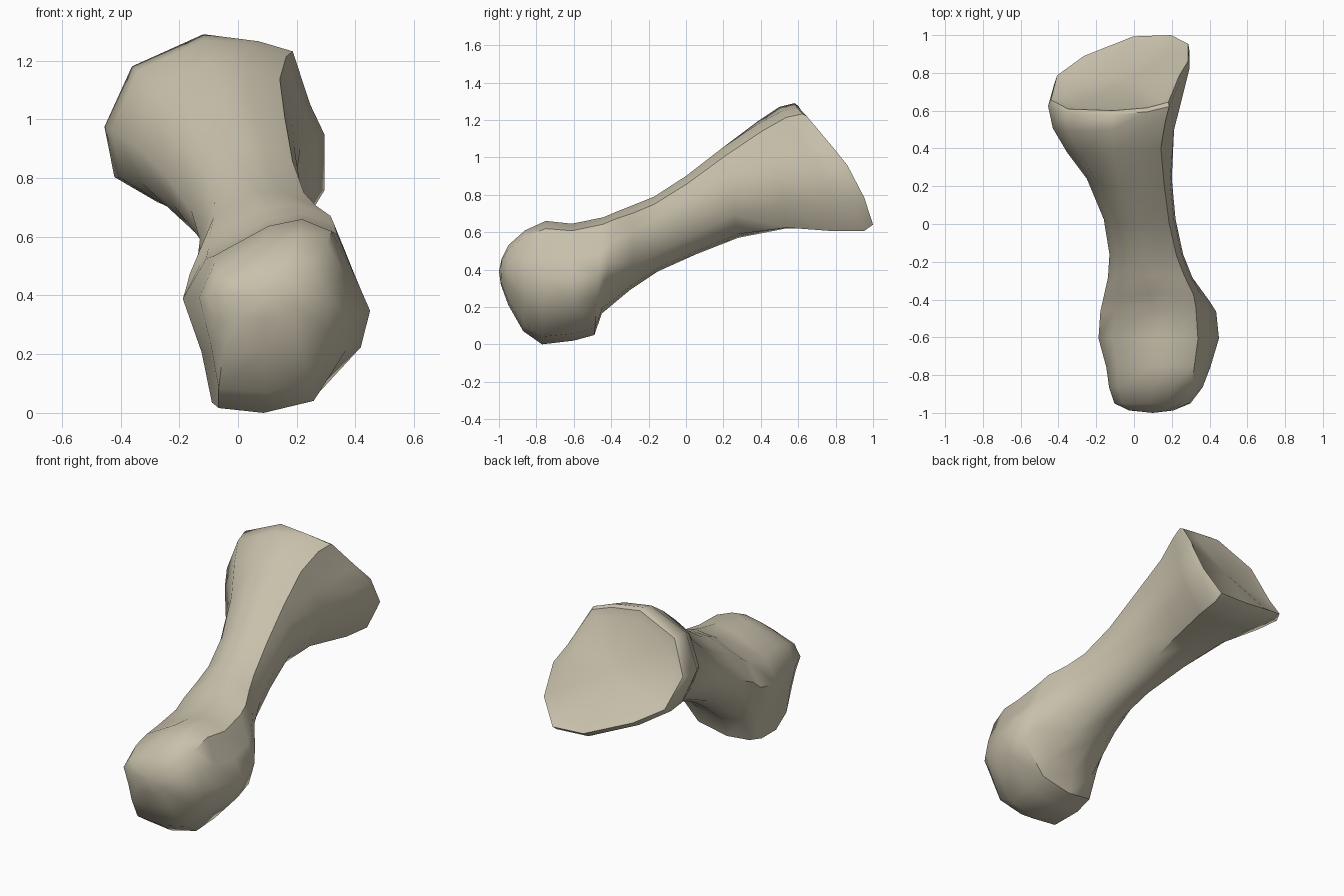
import bpy
import bmesh
import math
from mathutils import Vector

default_cube = bpy.data.objects.get("Cube")
if default_cube:
    bpy.data.objects.remove(default_cube, do_unlink=True)


def make_material(name, colour):
    material = bpy.data.materials.new(name)
    material.use_nodes = True
    material.diffuse_color = colour
    shader = material.node_tree.nodes["Principled BSDF"]
    shader.inputs["Base Color"].default_value = colour
    shader.inputs["Roughness"].default_value = 0.8
    return material


# Cross-sections in a unit box, clockwise from the top
FRONT = [(-.1, .93), (.3, 1), (.68, .87), (.83, .4), (.9, .04), (.74, -.35),
         (.48, -.87), (-.1, -1), (-.72, -.95), (-.82, -.4), (-.97, .2), (-.78, .62)]
HEAD = [(-.1, .93), (.3, 1), (.65, .88), (.85, .4), (1, .05), (.9, -.35),
        (.42, -.88), (-.2, -1), (-.69, -.95), (-.8, -.4), (-1, .18), (-.75, .62)]
SHAFT = [(-.2, 1), (.3, 1), (.82, .8), (.96, .4), (1, 0), (.85, -.5),
         (.45, -.92), (-.05, -1), (-.5, -.85), (-.85, -.45), (-1, 0), (-.75, .65)]
BASE = [(-.1, 1), (.4, .93), (.71, .83), (.87, .3), (1, 0), (1, -.55),
        (.75, -1), (.2, -.97), (-.52, -.67), (-.91, -.42), (-1, .08), (-.75, .68)]
SECTIONS = [FRONT, HEAD, SHAFT, BASE]

# Stations: top y, top z, bottom y, bottom z, min x, max x, section blend
STATIONS = [
    (-.985, .46, -.99, .32, -.03, .22, 0),
    (-.95, .53, -.95, .21, -.11, .32, 0),
    (-.86, .61, -.87, .07, -.14, .39, 0),
    (-.75, .66, -.77, 0, -.15, .415, .6),
    (-.61, .645, -.6, .02, -.188, .45, 1),
    (-.44, .68, -.49, .05, -.178, .435, 1),
    (-.37, .71, -.45, .165, -.165, .4, 1.3),
    (-.27, .75, -.3, .29, -.138, .31, 1.9),
    (-.17, .79, -.15, .39, -.13, .26, 2),
    (0, .9, .05, .48, -.16, .22, 2),
    (.2, 1.055, .28, .57, -.25, .2, 2),
    (.38, 1.19, .54, .615, -.355, .212, 2.6),
    (.5, 1.27, .79, .605, -.43, .265, 3),
    (.58, 1.29, .95, .605, -.455, .295, 3),
    (.6, 1.275, 1, .64, -.44, .287, 3),
]


def section_point(index, blend):
    lower = min(int(blend), len(SECTIONS) - 2)
    start = Vector(SECTIONS[lower][index])
    end = Vector(SECTIONS[lower + 1][index])
    return start.lerp(end, blend - lower)


def station_ring(station):
    top_y, top_z, low_y, low_z, min_x, max_x, blend = station
    ring = []
    for index in range(len(HEAD)):
        u, v = section_point(index, blend)
        side, height = (u + 1) / 2, (v + 1) / 2
        # The joint face turns towards one side
        twist = max(blend - 2, 0) * (1 - v * v) * (.095 * u - .032)
        ring.append(Vector((min_x + (max_x - min_x) * side,
                            low_y + (top_y - low_y) * height + twist,
                            low_z + (top_z - low_z) * height)))
    return ring


def bridge(bm, first, second):
    count = len(first)
    for i in range(count):
        j = (i + 1) % count
        bm.faces.new((first[i], first[j], second[j], second[i]))


def fan(bm, ring, centre):
    tip = bm.verts.new(centre)
    for i, vert in enumerate(ring):
        bm.faces.new((vert, ring[(i + 1) % len(ring)], tip))


# Loft the whole bone from head to base
bm = bmesh.new()
rings = [[bm.verts.new(p) for p in station_ring(s)] for s in STATIONS]
for first, second in zip(rings, rings[1:]):
    bridge(bm, first, second)

# Rounded tip of the head
fan(bm, rings[0], Vector((.1, -1, .39)))

# Shallow dished joint face at the base
rim = rings[-1]
middle = sum((v.co for v in rim), Vector()) / len(rim)
dish_offset = Vector((0, -.015, -.01))
dish = [bm.verts.new(v.co.lerp(middle, .14) + dish_offset) for v in rim]
bridge(bm, rim, dish)
fan(bm, dish, middle + dish_offset)

bmesh.ops.recalc_face_normals(bm, faces=bm.faces[:])
mesh = bpy.data.meshes.new("foot_bone")
bm.to_mesh(mesh)
bm.free()
mesh.materials.append(make_material("pale bone", (.58, .53, .41, 1)))

bone = bpy.data.objects.new("foot_bone", mesh)
bpy.context.collection.objects.link(bone)
bpy.ops.object.select_all(action="DESELECT")
bone.select_set(True)
bpy.context.view_layer.objects.active = bone
bpy.ops.object.shade_smooth_by_angle(angle=math.radians(45))
